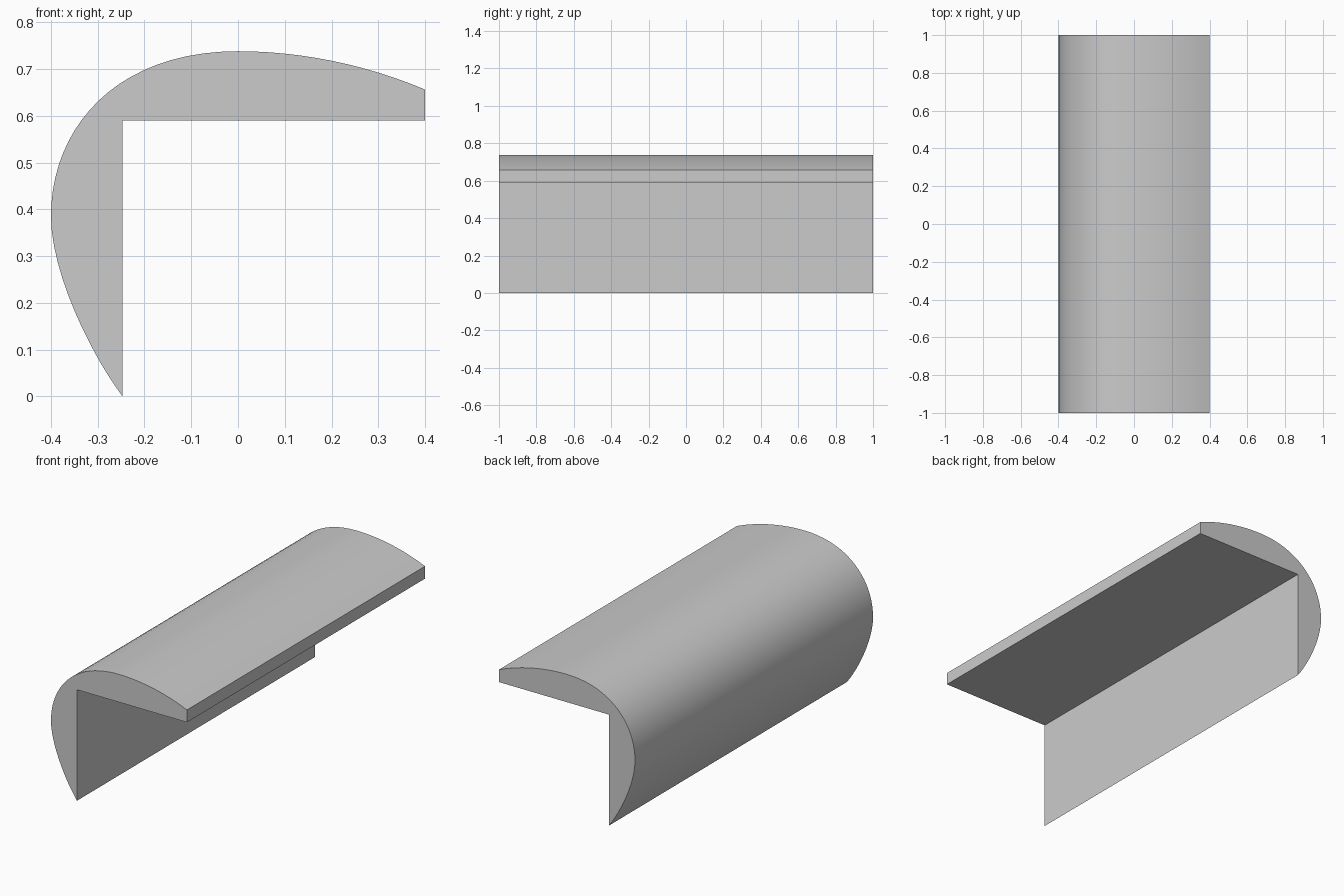
import bpy, bmesh, math
from mathutils import Vector
from mathutils.geometry import interpolate_bezier

if "Cube" in bpy.data.objects:
    bpy.data.objects.remove(bpy.data.objects["Cube"])

LENGTH = 2.0

# Curved outer edge as Bezier spans (start, handle, handle, end) in x, z
SPANS = [
    ((-0.247, 0.0), (-0.315, 0.09), (-0.40, 0.265), (-0.40, 0.385)),
    ((-0.40, 0.385), (-0.40, 0.575), (-0.26, 0.738), (0.0, 0.738)),
    ((0.0, 0.738), (0.13, 0.738), (0.27, 0.711), (0.40, 0.656)),
]
STEPS = (12, 20, 12)

outline = [Vector(SPANS[0][0])]
for span, steps in zip(SPANS, STEPS):
    points = interpolate_bezier(*[Vector((x, z, 0)) for x, z in span], steps + 1)
    outline += [p.xy for p in points[1:]]

# Square inner rebate
outline += [Vector((0.40, 0.59)), Vector((-0.247, 0.59))]

# Extrude the profile along y
bm = bmesh.new()
verts = [bm.verts.new((p.x, -LENGTH / 2, p.y)) for p in outline]
cap = bm.faces.new(verts)
result = bmesh.ops.extrude_face_region(bm, geom=[cap], use_keep_orig=True)
moved = [g for g in result["geom"] if isinstance(g, bmesh.types.BMVert)]
bmesh.ops.translate(bm, vec=(0, LENGTH, 0), verts=moved)
bmesh.ops.recalc_face_normals(bm, faces=bm.faces[:])

mesh = bpy.data.meshes.new("edge_trim")
bm.to_mesh(mesh)
bm.free()
trim = bpy.data.objects.new("edge_trim", mesh)
bpy.context.collection.objects.link(trim)

# Smooth outer curve, crisp corners
bpy.context.view_layer.objects.active = trim
trim.select_set(True)
bpy.ops.object.shade_smooth_by_angle(angle=math.radians(30))
